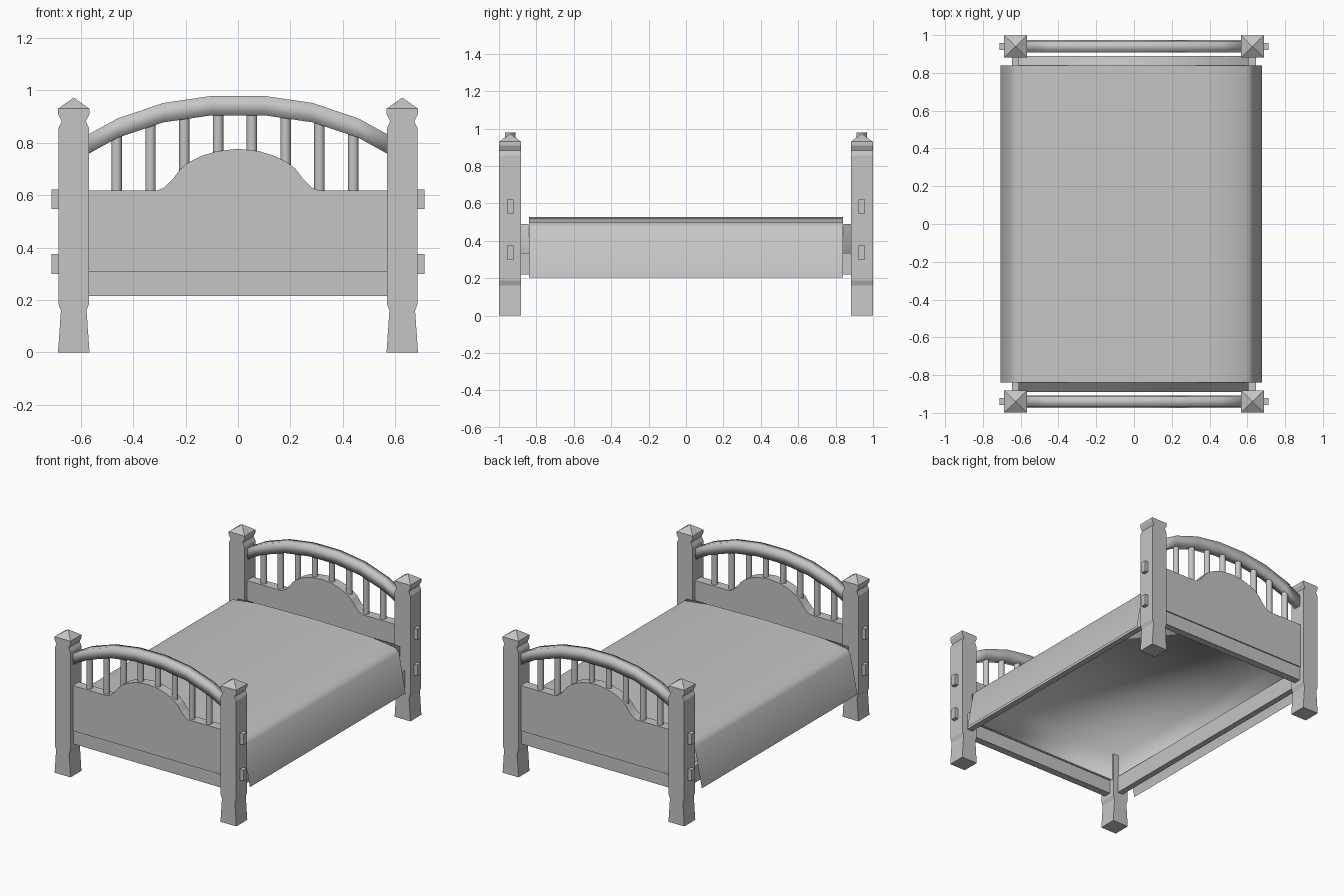
import bpy, bmesh, math

cube = bpy.data.objects.get("Cube")
if cube:
    bpy.data.objects.remove(cube, do_unlink=True)

grey = bpy.data.materials.new("plain grey")
grey.use_nodes = True
GREY = (0.56, 0.56, 0.56, 1)
grey.diffuse_color = GREY
grey.node_tree.nodes["Principled BSDF"].inputs["Base Color"].default_value = GREY


def finish(name, bm, smooth=None):
    mesh = bpy.data.meshes.new(name)
    bm.to_mesh(mesh)
    bm.free()
    mesh.materials.append(grey)
    ob = bpy.data.objects.new(name, mesh)
    bpy.context.collection.objects.link(ob)
    if smooth:
        bpy.ops.object.select_all(action='DESELECT')
        ob.select_set(True)
        bpy.context.view_layer.objects.active = ob
        bpy.ops.object.shade_smooth_by_angle(angle=math.radians(smooth))
    return ob


def loft(name, rings, smooth=None):
    """Skin a list of closed rings that share one point count, and cap both ends."""
    bm = bmesh.new()
    loops = [[bm.verts.new(p) for p in ring] for ring in rings]
    n = len(loops[0])
    for a, b in zip(loops, loops[1:]):
        for i in range(n):
            j = (i + 1) % n
            bm.faces.new((a[i], a[j], b[j], b[i]))
    bm.faces.new(loops[0])
    bm.faces.new(loops[-1])
    bmesh.ops.recalc_face_normals(bm, faces=bm.faces)
    return finish(name, bm, smooth)


def box(name, x0, x1, y0, y1, z0, z1):
    return loft(name, [[(x0, y0, z), (x1, y0, z), (x1, y1, z), (x0, y1, z)]
                       for z in (z0, z1)])


def mirrored(half):
    return [(-x, z) for x, z in reversed(half) if x > 0] + half


POST_X, END_Y, INNER, POST_Y = 0.627, 0.94, 0.57, 0.059
# Half width of the post against height, sawn straight through its depth
POST = [(0.06, 0), (0.049, 0.16), (0.059, 0.187), (0.059, 0.855),
        (0.046, 0.882), (0.06, 0.91), (0.06, 0.93)]
ARCH = mirrored([(0.1, 0.942), (0.285, 0.915), (0.46, 0.856), (0.585, 0.787)])
HUMP = mirrored([(0, 0.777), (0.08, 0.768), (0.14, 0.75), (0.19, 0.724), (0.22, 0.7),
                 (0.25, 0.66), (0.28, 0.63), (0.31, 0.617), (INNER, 0.617)])
CORNERS = ((-1, -1), (1, -1), (1, 1), (-1, 1))


def arch_z(x):
    for (xa, za), (xb, zb) in zip(ARCH, ARCH[1:]):
        if xa <= x <= xb:
            return za + (zb - za) * (x - xa) / (xb - xa)


def bed_end(label, side):
    yc = side * END_Y
    for hand, s in (("left", 1), ("right", -1)):
        # Post with waisted foot and neck, and a pyramid cap
        xc = s * POST_X
        rings = [[(xc + a * h, yc + b * POST_Y, z) for a, b in CORNERS] for h, z in POST]
        rings.append([(xc + a * 0.001, yc + b * 0.001, 0.972) for a, b in CORNERS])
        loft(f"{label}_{hand}_post", rings)
        # Pegs through the post
        for level, z in (("lower", 0.3), ("upper", 0.547)):
            box(f"{label}_{hand}_{level}_peg", s * 0.66, s * 0.712,
                yc - 0.018, yc + 0.018, z, z + 0.075)
    # Arched top rail, square in section
    loft(f"{label}_arched_rail",
         [[(x, yc + a * 0.028, z + b * 0.037) for a, b in CORNERS] for x, z in ARCH],
         smooth=120)
    # Panel with a raised centre, and the board below it
    outline = HUMP + [(INNER, 0.308), (-INNER, 0.308)]
    loft(f"{label}_panel", [[(x, yc + d, z) for x, z in outline] for d in (-0.033, 0.033)])
    box(f"{label}_lower_board", -INNER, INNER, yc - 0.025, yc + 0.025, 0.215, 0.308)
    # Spindles
    steps = [i * math.tau / 16 for i in range(16)]
    for k in range(8):
        x = -0.463 + k * 0.129
        loft(f"{label}_spindle_{k + 1}",
             [[(x + 0.02 * math.cos(t), yc + 0.02 * math.sin(t), z) for t in steps]
              for z in (0.6, arch_z(x))], smooth=40)


def shell(name, section, y_end, smooth, ends):
    """Thin sheet: a section swept along the bed, with its ends closed or open."""
    bm = bmesh.new()
    front, back = [[bm.verts.new((x, y, z)) for x, z in section] for y in (-y_end, y_end)]
    for i in range(len(section) - 1):
        bm.faces.new((front[i], front[i + 1], back[i + 1], back[i]))
    if ends:
        bm.faces.new(front[::-1])
        bm.faces.new(back)
    return finish(name, bm, smooth)


bed_end("headboard", 1)
bed_end("footboard", -1)

# Side rails
for hand, s in (("left", 1), ("right", -1)):
    box(f"{hand}_side_rail", s * 0.605, s * 0.645, -0.885, 0.885, 0.22, 0.335)

# Mattress, hollow underneath
shell("mattress", [(-0.612, 0.3), (-0.612, 0.49), (0.607, 0.49), (0.607, 0.3)],
      0.89, 120, True)

# Thin draped cover
COVER = [(-0.708, 0.205), (-0.655, 0.47), (-0.63, 0.497), (-0.45, 0.52), (0, 0.528),
         (0.42, 0.52), (0.6, 0.497), (0.63, 0.47), (0.678, 0.205)]
shell("cover", COVER, 0.84, 120, False)
